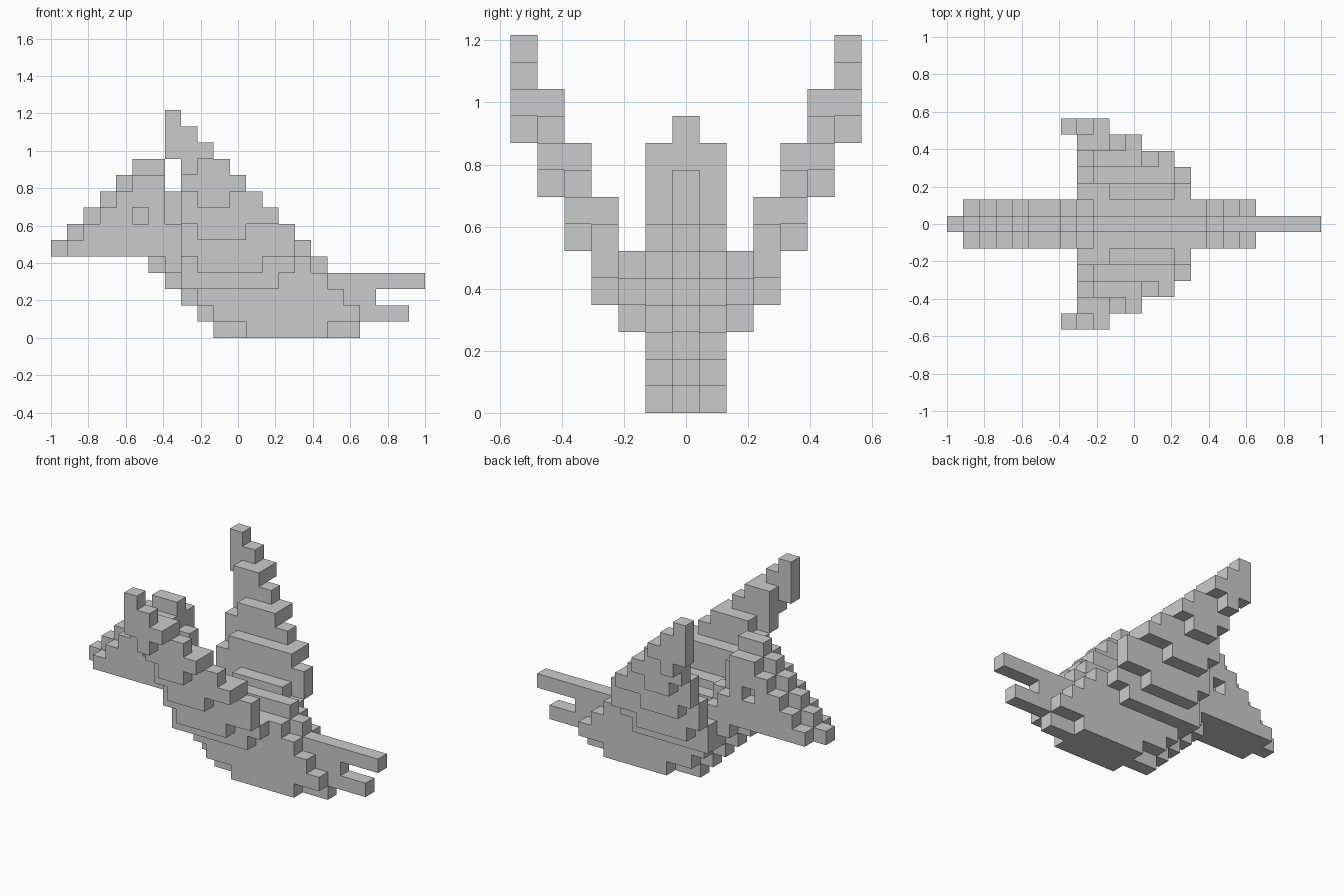
import bpy
import bmesh
from mathutils import Vector

if "Cube" in bpy.data.objects:
    bpy.data.objects.remove(bpy.data.objects["Cube"])

S = 2 / 23  # size of one block


def rows(j, first_k, spans):
    """Blocks of one vertical layer: an x span for each height step."""
    return {(i, j, first_k + n) for n, (a, b) in enumerate(spans)
            for i in range(a, b)}


# central spine, tail and crest (one block thick)
body = rows(0, 0, [(10, 19), (9, 22), (8, 20), (7, 23), (6, 17), (0, 16),
                   (1, 9), (2, 8), (3, 8), (4, 7), (5, 7)])
# body and head flanks, one step inside the spine outline
for side in (-1, 1):
    body |= rows(side, 0, [(12, 17), (10, 19), (9, 18), (8, 17), (7, 16),
                           (1, 9), (2, 8), (3, 7), (4, 7), (5, 7)])
    body.discard((5, side, 7))  # eye recess

# wing layers going outward: lowest step, then x spans upward
WING = [
    (2, 3, [(8, 14), (8, 15), (10, 14)]),
    (3, 4, [(9, 13), (8, 15), (8, 15), (9, 14)]),
    (4, 6, [(9, 12), (8, 14), (8, 13), (9, 12)]),
    (5, 8, [(9, 11), (8, 12), (8, 11), (8, 10)]),
    (6, 10, [(8, 9), (7, 10), (7, 9), (7, 8)]),
]
parts = {"body": body}
for name, side in (("front_wing", -1), ("back_wing", 1)):
    parts[name] = set().union(*(rows(side * j, k, sp) for j, k, sp in WING))
solid = set().union(*parts.values())


def build(name, cells):
    """Skin of the blocks, with faces only where they are exposed."""
    bm = bmesh.new()
    for c in sorted(cells):
        for axis in range(3):
            for d in (-1, 1):
                near = list(c)
                near[axis] += d
                if tuple(near) in solid:
                    continue
                n, u, v = Vector(), Vector(), Vector()
                n[axis] = d / 2
                u[(axis + 1) % 3] = 0.5
                v[(axis + 2) % 3] = 0.5 * d
                mid = Vector((c[0] - 11, c[1], c[2] + 0.5)) + n
                bm.faces.new([bm.verts.new((mid + p) * S) for p in
                              (-u - v, u - v, u + v, -u + v)])
    bmesh.ops.remove_doubles(bm, verts=bm.verts[:], dist=1e-4)
    bmesh.ops.dissolve_limit(bm, angle_limit=0.01, verts=bm.verts[:],
                             edges=bm.edges[:])
    mesh = bpy.data.meshes.new(name)
    bm.to_mesh(mesh)
    bm.free()
    bpy.context.collection.objects.link(bpy.data.objects.new(name, mesh))


for part, cells in parts.items():
    build(part, cells)
